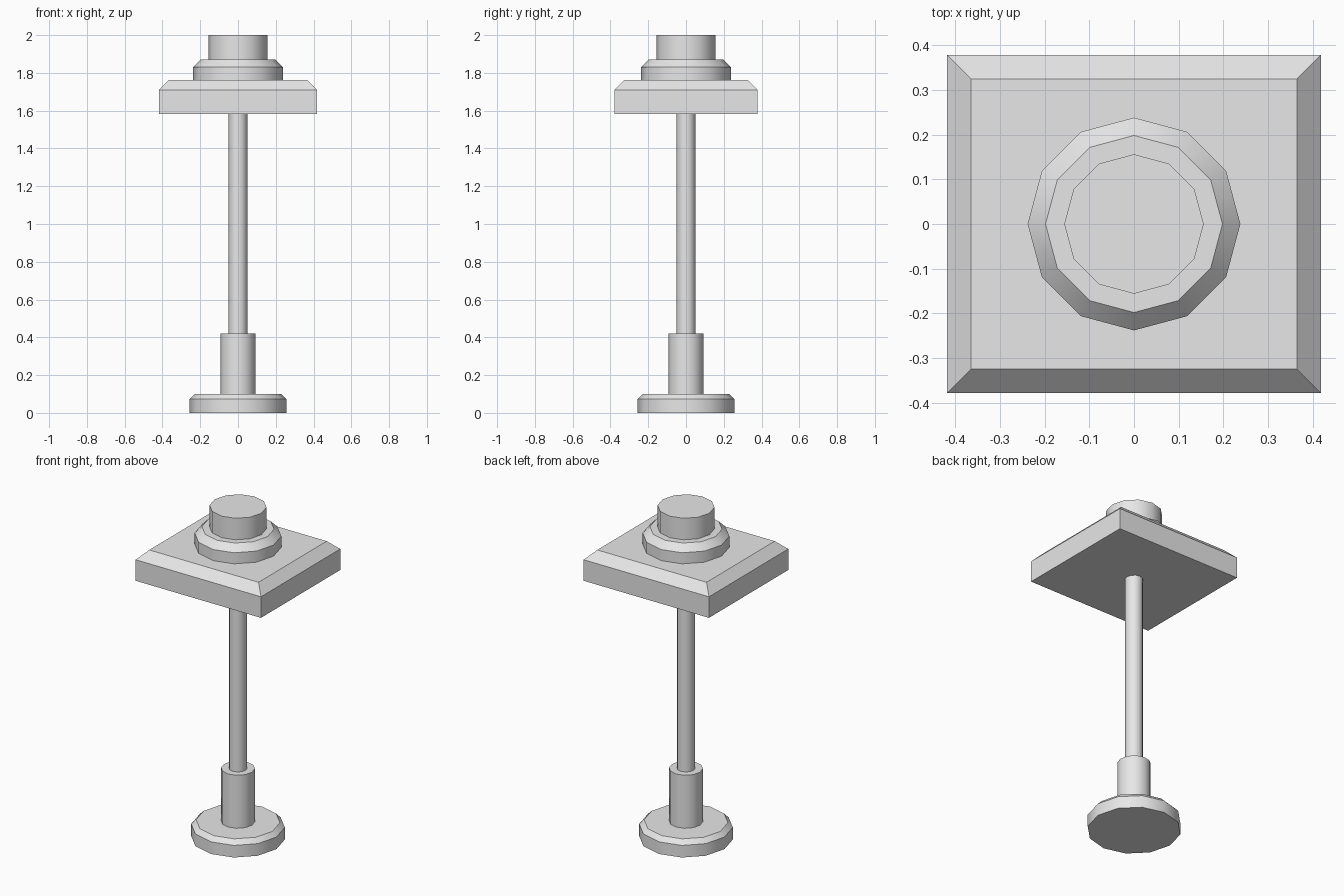
import bpy, bmesh, math

if "Cube" in bpy.data.objects:
    bpy.data.objects.remove(bpy.data.objects["Cube"])

grey = bpy.data.materials.new("plain_grey")
grey.diffuse_color = (0.8, 0.8, 0.8, 1)
grey.use_nodes = True
grey.node_tree.nodes["Principled BSDF"].inputs["Base Color"].default_value = grey.diffuse_color


def stack(name, rings, smooth=True):
    """Closed solid skinned through a list of rings, each a list of points."""
    bm = bmesh.new()
    loops = [[bm.verts.new(p) for p in ring] for ring in rings]
    n = len(loops[0])
    for low, high in zip(loops, loops[1:]):
        for i in range(n):
            j = (i + 1) % n
            bm.faces.new((low[i], low[j], high[j], high[i]))
    bm.faces.new(loops[0][::-1])
    bm.faces.new(loops[-1])
    mesh = bpy.data.meshes.new(name)
    bm.to_mesh(mesh)
    bm.free()
    mesh.materials.append(grey)
    obj = bpy.data.objects.new(name, mesh)
    bpy.context.collection.objects.link(obj)
    if smooth:
        bpy.ops.object.select_all(action='DESELECT')
        obj.select_set(True)
        bpy.context.view_layer.objects.active = obj
        bpy.ops.object.shade_smooth_by_angle(angle=math.radians(35))
    return obj


def turned(name, profile, sides=12):
    """Round part from (radius, height) pairs."""
    step = 2 * math.pi / sides
    return stack(name, [[(r * math.cos(i * step), r * math.sin(i * step), z)
                         for i in range(sides)] for r, z in profile])


def slab(name, profile):
    """Rectangular part from (half width, half depth, height) triples."""
    return stack(name, [[(-x, -y, z), (x, -y, z), (x, y, z), (-x, y, z)]
                        for x, y, z in profile], smooth=False)


# Foot, sleeve and pole
turned("foot", [(0.257, 0), (0.257, 0.073), (0.23, 0.10)])
turned("sleeve", [(0.093, 0.10), (0.093, 0.42)])
turned("pole", [(0.05, 0.42), (0.05, 1.583)])

# Bevelled plate
slab("plate", [(0.418, 0.378, 1.583), (0.418, 0.378, 1.71), (0.365, 0.325, 1.763)])

# Collar and top knob
turned("collar", [(0.238, 1.763), (0.238, 1.83), (0.198, 1.87)])
turned("knob", [(0.156, 1.87), (0.156, 2.0)])
